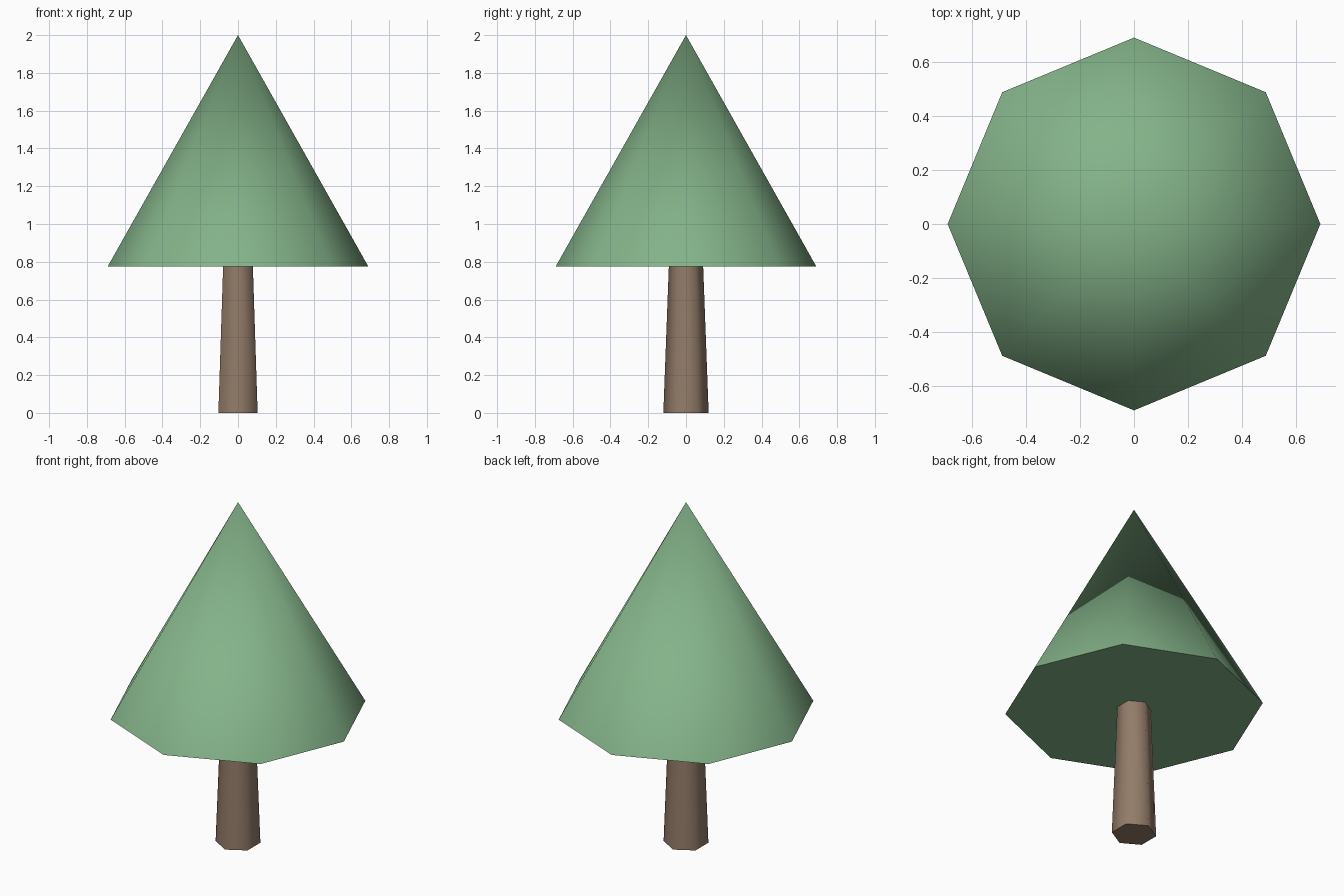
import bpy
import math

if "Cube" in bpy.data.objects:
    bpy.data.objects.remove(bpy.data.objects["Cube"])


def tapered_part(name, sides, r_bottom, r_top, z_bottom, z_top, color):
    bpy.ops.mesh.primitive_cone_add(
        vertices=sides, radius1=r_bottom, radius2=r_top,
        depth=z_top - z_bottom, location=(0, 0, (z_bottom + z_top) / 2))
    obj = bpy.context.object
    obj.name = name
    bpy.ops.object.shade_smooth_by_angle(angle=math.radians(65))
    mat = bpy.data.materials.new(name + "_color")
    mat.diffuse_color = color
    mat.use_nodes = True
    mat.node_tree.nodes["Principled BSDF"].inputs["Base Color"].default_value = mat.diffuse_color
    obj.data.materials.append(mat)
    return obj


# Six-sided trunk, its top tucked just inside the foliage
tapered_part("trunk", 6, 0.12, 0.09, 0.0, 0.80, (0.29, 0.20, 0.14, 1))

# Eight-sided foliage cone
tapered_part("foliage", 8, 0.69, 0.0, 0.775, 2.0, (0.23, 0.45, 0.25, 1))
